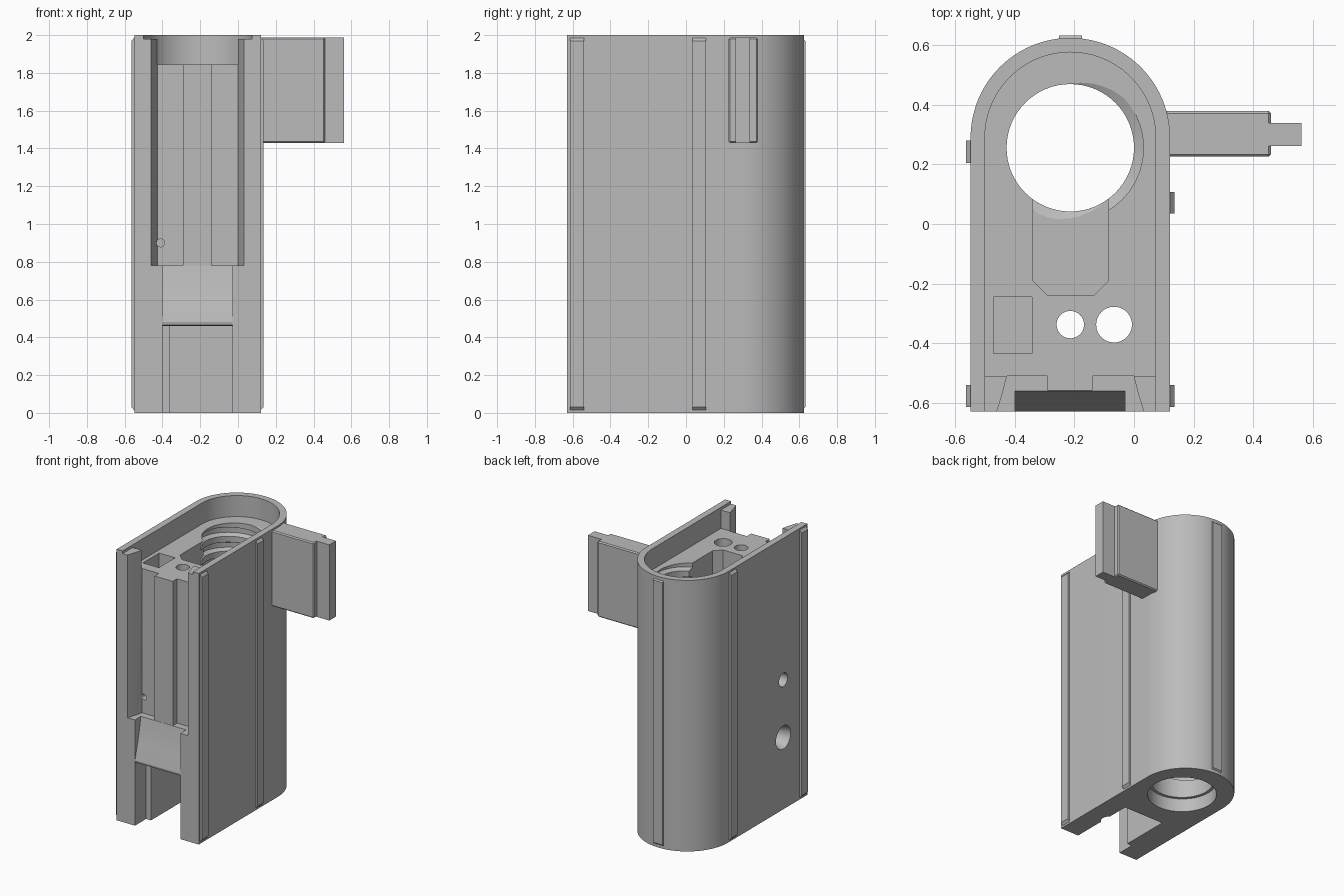
import bpy, bmesh, math
from mathutils import Matrix, Vector

cube = bpy.data.objects.get("Cube")
if cube:
    bpy.data.objects.remove(cube, do_unlink=True)

grey = bpy.data.materials.new("plain grey")
grey.use_nodes = True
grey.diffuse_color = (0.5, 0.5, 0.5, 1)
grey.node_tree.nodes["Principled BSDF"].inputs["Base Color"].default_value = (0.5, 0.5, 0.5, 1)

CX, CY = -0.214, 0.29        # middle line and centre of the round back
BORE_Y = 0.256
H = 2.0


def finish(name, bm):
    bmesh.ops.recalc_face_normals(bm, faces=bm.faces)
    mesh = bpy.data.meshes.new(name)
    bm.to_mesh(mesh)
    bm.free()
    mesh.materials.append(grey)
    obj = bpy.data.objects.new(name, mesh)
    bpy.context.collection.objects.link(obj)
    return obj


def prism(name, pts, lo, hi, axis="z"):
    """Extrude an outline: (x, y) along z, or (y, z) along x."""
    place = (lambda a, b, h: (a, b, h)) if axis == "z" else (lambda a, b, h: (h, a, b))
    bm = bmesh.new()
    low = [bm.verts.new(place(a, b, lo)) for a, b in pts]
    high = [bm.verts.new(place(a, b, hi)) for a, b in pts]
    bm.faces.new(low)
    bm.faces.new(high)
    n = len(pts)
    for i in range(n):
        j = (i + 1) % n
        bm.faces.new((low[i], low[j], high[j], high[i]))
    return finish(name, bm)


def box(name, x0, x1, y0, y1, z0, z1):
    return prism(name, [(x0, y0), (x1, y0), (x1, y1), (x0, y1)], z0, z1)


def cone(name, start, end, r1, r2, sides=48):
    start, end = Vector(start), Vector(end)
    d = end - start
    bm = bmesh.new()
    rot = d.to_track_quat("Z", "Y").to_matrix().to_4x4()
    bmesh.ops.create_cone(bm, cap_ends=True, segments=sides, radius1=r1, radius2=r2,
                          depth=d.length, matrix=Matrix.Translation((start + end) / 2) @ rot)
    return finish(name, bm)


def arch(half, front, sides=48):
    """Outline with a square front and a half-round back."""
    arc = [(CX + half * math.cos(math.pi * i / sides), CY + half * math.sin(math.pi * i / sides))
           for i in range(sides + 1)]
    return [(CX - half, front), (CX + half, front)] + arc


def helix_groove(name, z0, z1, pitch, steps=40):
    """Trapezoid section swept along a helix."""
    section = [(0.2, -0.04), (0.246, -0.018), (0.246, 0.018), (0.2, 0.04)]
    bm = bmesh.new()
    rows = []
    for i in range(int((z1 - z0) / pitch * steps) + 1):
        a = 2 * math.pi * i / steps
        z = z0 + pitch * i / steps
        rows.append([bm.verts.new((CX + r * math.cos(a), BORE_Y + r * math.sin(a), z + dz))
                     for r, dz in section])
    for p, q in zip(rows, rows[1:]):
        for k in range(4):
            m = (k + 1) % 4
            bm.faces.new((p[k], p[m], q[m], q[k]))
    bm.faces.new(rows[0])
    bm.faces.new(rows[-1])
    return finish(name, bm)


def cut(target, cutter):
    mod = target.modifiers.new("cut", "BOOLEAN")
    mod.operation = "DIFFERENCE"
    mod.solver = "EXACT"
    mod.object = cutter
    bpy.context.view_layer.objects.active = target
    bpy.ops.object.modifier_apply(modifier=mod.name)
    bpy.data.objects.remove(cutter, do_unlink=True)


def smooth(obj):
    bpy.ops.object.select_all(action="DESELECT")
    obj.select_set(True)
    bpy.context.view_layer.objects.active = obj
    bpy.ops.object.shade_smooth_by_angle(angle=math.radians(25))


# Main housing
body = prism("housing", arch(0.335, -0.63), 0, H)

# Recess in the top and the flared channel in the front
cut(body, prism("recess", arch(0.287, -0.512), 1.845, 2.1))
cut(body, prism("channel", [(CX - 0.25, -0.64), (CX + 0.25, -0.64),
                            (CX + 0.228, -0.57), (CX + 0.213, -0.51),
                            (CX - 0.213, -0.51), (CX - 0.228, -0.57)], 0.78, 2.1))
cut(body, box("post_trim", CX - 0.287, CX + 0.287, -0.65, -0.505, 1.98, 2.1))

# Sloping ramp and the slot under it
ramp = [(-0.65, 0.4), (-0.6, 0.4), (-0.6, 0.46), (-0.625, 0.465), (-0.629, 0.48), (-0.625, 0.5),
        (-0.598, 0.6), (-0.575, 0.7), (-0.56, 0.79), (-0.65, 0.79)]
cut(body, prism("ramp", ramp, -0.4, -0.03, "x"))
cut(body, prism("slot", [(-0.4, -0.65), (-0.03, -0.65), (-0.03, -0.13),
                         (-0.36, -0.13), (-0.36, -0.5), (-0.4, -0.5)], -0.1, 0.46))

# Threaded bore
cut(body, cone("bore", (CX, BORE_Y, -0.1), (CX, BORE_Y, 2.1), 0.214, 0.214, 64))
cut(body, cone("bore_mouth", (CX, BORE_Y, -0.1), (CX, BORE_Y, 0.1), 0.235, 0.235, 64))
cut(body, helix_groove("thread", 0.2, 1.92, 0.11))

# Pockets and holes in the recess floor
cut(body, prism("pocket", [(-0.34, 0.15), (-0.34, -0.19), (-0.29, -0.24),
                           (-0.135, -0.24), (-0.085, -0.19), (-0.085, 0.15)], 0.7, 1.95))
cut(body, box("square_pocket", -0.472, -0.342, -0.435, -0.245, 0.75, 1.95))
for x, r in ((CX, 0.046), (-0.067, 0.06)):
    cut(body, cone("floor_hole", (x, -0.338, -0.1), (x, -0.338, 1.95), r, r))

# Screw holes in the side and a pin hole in the channel
cut(body, cone("upper_hole", (-0.6, -0.35, 0.955), (-0.45, -0.35, 0.955), 0.05, 0.05, 32))
cut(body, cone("lower_hole", (-0.56, -0.35, 0.53), (-0.43, -0.35, 0.53), 0.088, 0.06, 32))
cut(body, cone("pin_hole", (-0.41, -0.65, 0.9), (-0.41, -0.44, 0.9), 0.021, 0.021, 24))
smooth(body)

# Rib down the middle of the channel
box("channel_rib", -0.29, -0.14, -0.56, -0.5, 0.78, 1.845)


def ridge(name, x0, x1, y0, y1, direction):
    """Slim upright strip whose outer face tapers in at both ends."""
    obj = box(name, x0, x1, y0, y1, 0.002, H - 0.002)
    out = Vector(direction)
    edge = max(v.co.dot(out) for v in obj.data.vertices)
    for v in obj.data.vertices:
        if v.co.dot(out) > edge - 0.001:
            v.co.z += 0.03 if v.co.z < 1 else -0.03
    return obj


# Guide ridges on the sides and back
ridge("left_front_ridge", 0.11, 0.136, -0.615, -0.54, (1, 0, 0))
ridge("right_front_ridge", -0.565, -0.54, -0.615, -0.54, (-1, 0, 0))
ridge("left_ridge", 0.11, 0.136, 0.035, 0.107, (1, 0, 0))
ridge("right_ridge", -0.565, -0.54, 0.205, 0.28, (-1, 0, 0))
ridge("back_ridge", -0.252, -0.175, 0.6, 0.633, (0, 1, 0))

# Side tab with a thinner tongue
tab = box("side_tab", 0.09, 0.46, 0.226, 0.38, 1.43, 1.988)
box("tab_tongue", 0.45, 0.562, 0.262, 0.34, 1.43, 1.988)
bevel = tab.modifiers.new("lower_chamfer", "BEVEL")
bevel.width = 0.008
bevel.segments = 1
